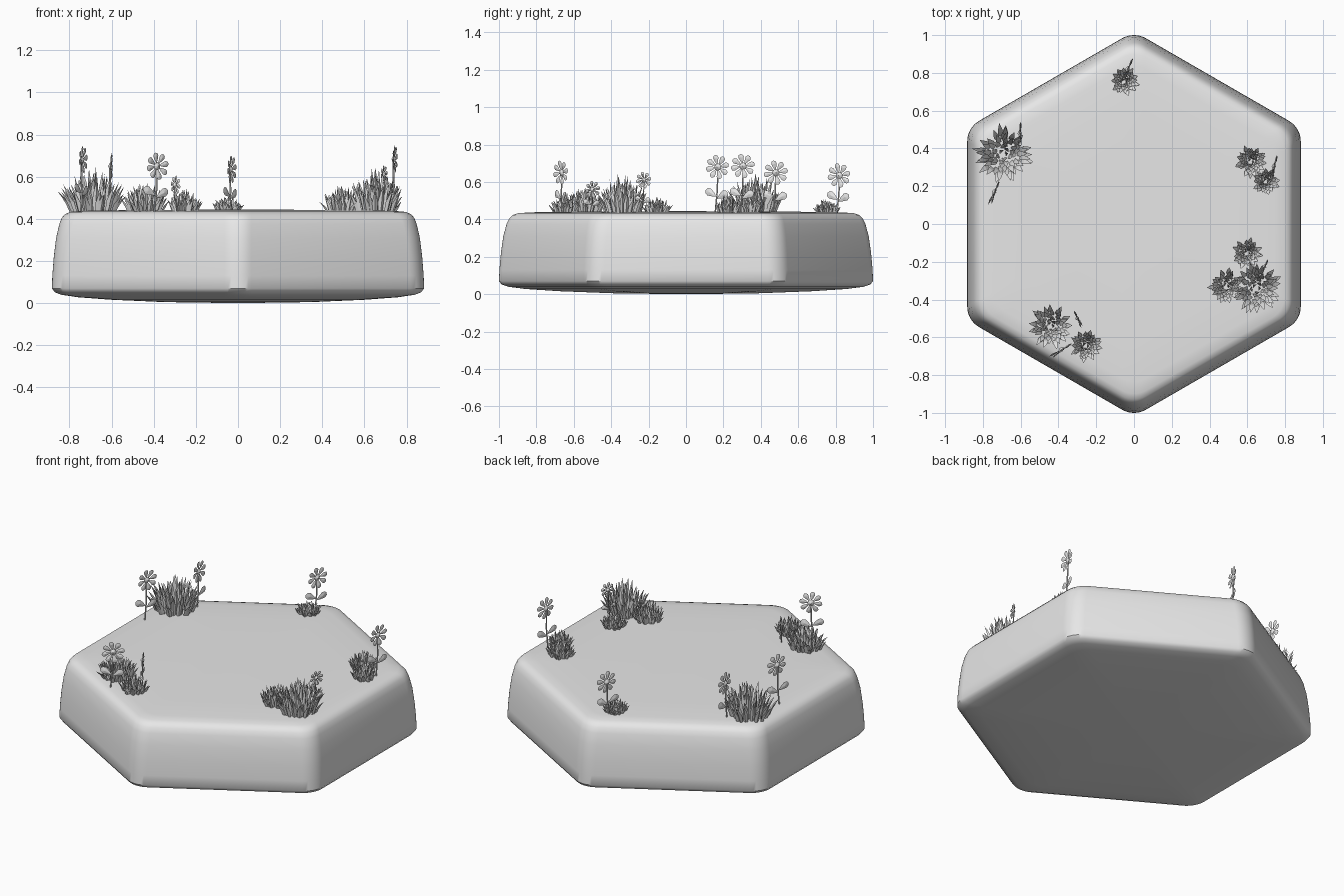
import bpy, bmesh, math, random
from mathutils import Vector

if "Cube" in bpy.data.objects:
    bpy.data.objects.remove(bpy.data.objects["Cube"])

random.seed(4)
grey = bpy.data.materials.new("stone_grey")
grey.diffuse_color = (0.8, 0.8, 0.8, 1)
grey.use_nodes = True
grey.node_tree.nodes["Principled BSDF"].inputs["Base Color"].default_value = grey.diffuse_color
UP = Vector((0, 0, 1))


def finish(bm, name, smooth=None):
    bmesh.ops.recalc_face_normals(bm, faces=bm.faces)
    me = bpy.data.meshes.new(name)
    bm.to_mesh(me)
    bm.free()
    me.materials.append(grey)
    ob = bpy.data.objects.new(name, me)
    bpy.context.collection.objects.link(ob)
    if smooth:
        bpy.ops.object.select_all(action='DESELECT')
        ob.select_set(True)
        bpy.context.view_layer.objects.active = ob
        bpy.ops.object.shade_smooth_by_angle(angle=math.radians(smooth))
    return ob


def bridge(bm, a, b):
    n = len(a)
    for i in range(n):
        bm.faces.new((a[i], a[(i + 1) % n], b[(i + 1) % n], b[i]))


def fan(bm, ring, tip):
    n = len(ring)
    for i in range(n):
        bm.faces.new((ring[i], ring[(i + 1) % n], tip))


# hexagonal tile: rounded hexagon lofted through a (apothem, z) profile
def hex_ring(bm, a, z):
    r = min(0.127, a * 0.5)
    d = (a - r) / math.cos(math.pi / 6)
    ring = []
    for k in range(6):
        c = math.radians(90 + 60 * k)
        for s in range(9):
            t = c + math.radians(-30 + 60 * s / 8)
            ring.append(bm.verts.new((d * math.cos(c) + r * math.cos(t),
                                      d * math.sin(c) + r * math.sin(t), z)))
    return ring


bm = bmesh.new()
profile = [(0.35, 0.005), (0.6, 0.016), (0.76, 0.028), (0.84, 0.04), (0.87, 0.052),
           (0.883, 0.07), (0.881, 0.13), (0.874, 0.22), (0.863, 0.31), (0.848, 0.375),
           (0.836, 0.405), (0.82, 0.423), (0.795, 0.433), (0.74, 0.438), (0.55, 0.441), (0.3, 0.443)]
rings = [hex_ring(bm, a, z) for a, z in profile]
for a, b in zip(rings, rings[1:]):
    bridge(bm, a, b)
fan(bm, rings[0], bm.verts.new((0, 0, 0)))
fan(bm, rings[-1], bm.verts.new((0, 0, 0.444)))
finish(bm, "hex_tile", 40)


# grass tufts: three-sided blades, curving outward from the middle
def blade(bm, base, out, side, lean, h, w):
    prev = None
    for f, wf in ((0, 0.8), (0.45, 1.0), (0.75, 0.6)):
        c = base + out * lean * f ** 1.6 + UP * h * f
        ring = [bm.verts.new(c + side * w * wf / 2), bm.verts.new(c - side * w * wf / 2),
                bm.verts.new(c + out * w * wf * 0.45)]
        if prev:
            bridge(bm, prev, ring)
        prev = ring
    fan(bm, prev, bm.verts.new(base + out * lean + UP * h))


def tuft(name, x, y, R, h):
    bm = bmesh.new()
    n = int(30 + 240 * R)
    for i in range(n):
        t = math.sqrt((i + 0.5) / n)
        ang = i * 2.39996 + random.uniform(-0.2, 0.2)
        out = Vector((math.cos(ang), math.sin(ang), 0))
        side = Vector((-out.y, out.x, 0))
        base = Vector((x, y, 0.432)) + out * R * 0.62 * t
        blade(bm, base, out, side, R * 0.4 * t * random.uniform(0.75, 1.15),
              h * (1 - 0.55 * t * t) * random.uniform(0.75, 1.05), 0.016 + 0.08 * R)
    finish(bm, name)


tufts = [(-0.05, 0.755, 0.08, 0.08), (-0.69, 0.37, 0.165, 0.21),
         (0.62, 0.33, 0.09, 0.11), (0.70, 0.225, 0.075, 0.10),
         (0.60, -0.155, 0.085, 0.09), (0.49, -0.33, 0.10, 0.13), (0.65, -0.34, 0.145, 0.21),
         (-0.44, -0.54, 0.125, 0.14), (-0.255, -0.645, 0.09, 0.11)]
for i, t in enumerate(tufts):
    tuft("grass_tuft_%d" % i, *t)


# flowers: stem, two leaves, eight petals and a centre button
def petal(bm, root, d, normal, length, width, thick):
    side = d.cross(normal).normalized()
    pts = [(0, 0), (0.35, 0.3), (0.7, 0.5), (0.92, 0.35), (1, 0), (0.92, -0.35), (0.7, -0.5), (0.35, -0.3)]
    ring = [bm.verts.new(root + d * length * u + side * width * v) for u, v in pts]
    mid = root + d * length * 0.65
    fan(bm, ring, bm.verts.new(mid + normal * thick))
    fan(bm, ring, bm.verts.new(mid - normal * thick))


def tube(bm, path, r):
    prev = None
    for p in path:
        ring = [bm.verts.new(p + Vector((math.cos(k * 1.0472), math.sin(k * 1.0472), 0)) * r) for k in range(6)]
        if prev:
            bridge(bm, prev, ring)
        prev = ring


def flower(name, x, y, z, dx, dy, s=1.0):
    bm = bmesh.new()
    a = Vector((dx, dy, 0)).normalized()          # along the flower face
    n = Vector((a.y, -a.x, 0))                    # face direction
    head = Vector((x, y, z))
    foot = Vector((x, y, 0.43)) - a * 0.015
    h = z - 0.43
    bend = foot + a * 0.012 + UP * h * 0.5
    tube(bm, [foot, bend, head - n * 0.004], 0.0045 * s)
    for sgn, f in ((1, 0.40), (-1, 0.46)):
        root = foot.lerp(bend, f * 1.6)
        d = (a * sgn + UP * 0.55 + n * 0.15 * sgn).normalized()
        petal(bm, root, d, n, 0.075 * s, 0.042 * s, 0.005)
    for k in range(8):
        t = math.tau * k / 8 + 0.2
        d = (a * math.cos(t) + UP * math.sin(t) + n * 0.1).normalized()
        petal(bm, head + d * 0.012 * s, d, n, 0.054 * s, 0.03 * s, 0.004)
    disc = [bm.verts.new(head + (a * math.cos(k * 0.7854) + UP * math.sin(k * 0.7854)) * 0.02 * s) for k in range(8)]
    fan(bm, disc, bm.verts.new(head + n * 0.012))
    fan(bm, disc, bm.verts.new(head - n * 0.012))
    finish(bm, name)


flowers = [(-0.385, -0.665, 0.65, 0.8, 0.6, 1.0), (-0.30, -0.50, 0.56, -0.07, 0.12, 0.7),
           (0.69, -0.225, 0.61, 0.04, 0.10, 0.68), (-0.74, 0.17, 0.68, 0.05, 0.15, 1.0),
           (0.74, 0.305, 0.685, 0.025, 0.14, 1.0), (-0.605, 0.48, 0.65, -0.005, 0.13, 1.0),
           (-0.035, 0.82, 0.635, 0.04, 0.11, 1.0)]
for i, f in enumerate(flowers):
    flower("flower_%d" % i, *f)
